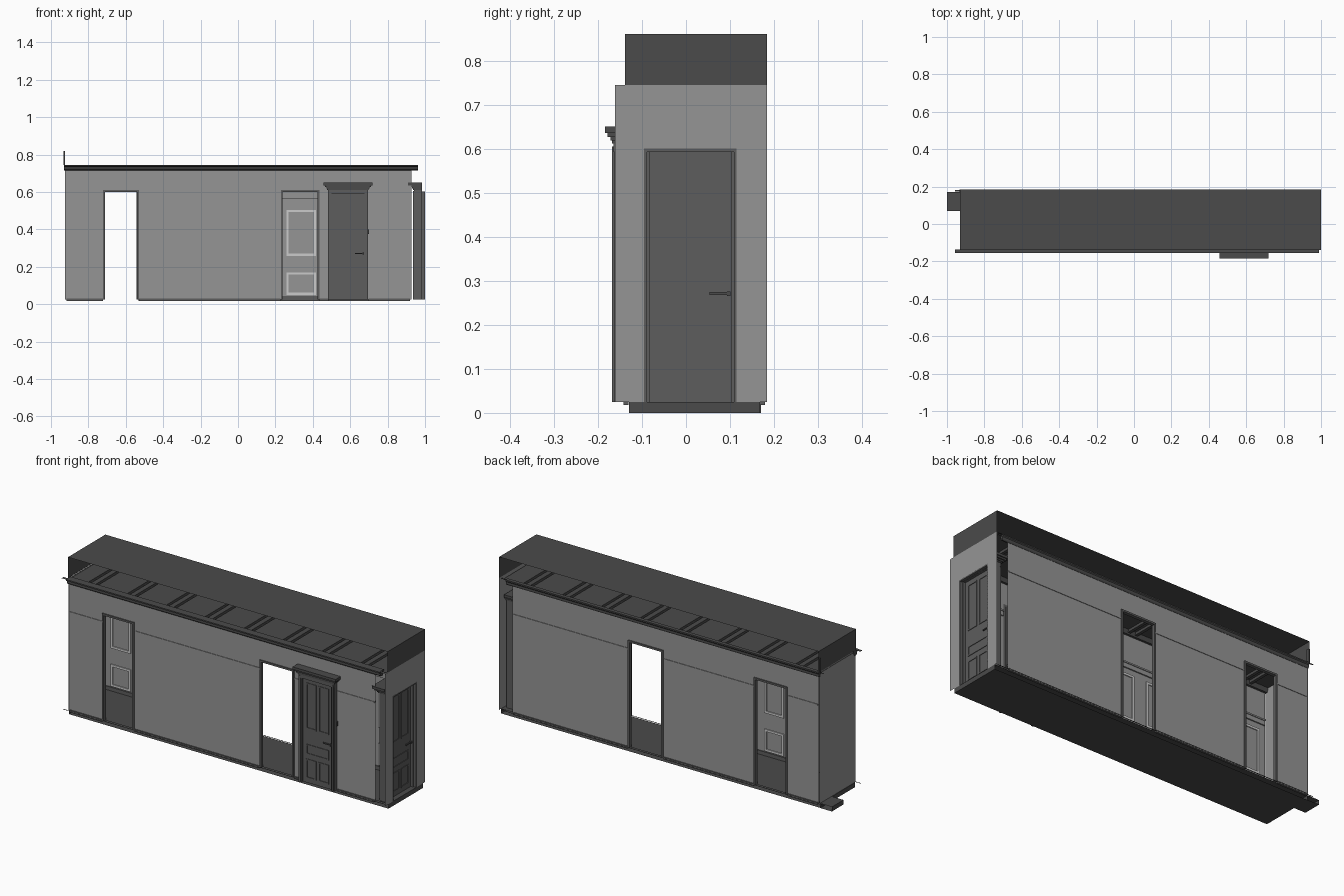
import bpy, bmesh, math
from mathutils import Matrix

if "Cube" in bpy.data.objects:
    bpy.data.objects.remove(bpy.data.objects["Cube"])

YF, YB = -0.137, 0.174          # long wall planes
XL, XR = -0.93, 1.0             # hall ends
Z0, Z1 = 0.025, 0.745           # wall foot and top


def grey(name, v):
    m = bpy.data.materials.new(name)
    m.diffuse_color = (v, v, v, 1)
    m.use_nodes = True
    m.node_tree.nodes["Principled BSDF"].inputs["Base Color"].default_value = m.diffuse_color
    return m


DARK, DOOR = grey("dark_grey", 0.07), grey("door_grey", 0.11)
WALL, PALE = grey("wall_grey", 0.3), grey("pale_grey", 0.6)


def finish(name, bm, mat, matrix=None):
    bmesh.ops.recalc_face_normals(bm, faces=bm.faces)
    me = bpy.data.meshes.new(name)
    bm.to_mesh(me)
    bm.free()
    me.materials.append(mat)
    ob = bpy.data.objects.new(name, me)
    if matrix is not None:
        ob.matrix_world = matrix
    bpy.context.collection.objects.link(ob)
    return ob


def boxes(name, dims, mat, matrix=None):
    bm = bmesh.new()
    for x0, x1, y0, y1, z0, z1 in dims:
        m = Matrix.Translation(((x0 + x1) / 2, (y0 + y1) / 2, (z0 + z1) / 2)) \
            @ Matrix.Diagonal((x1 - x0, y1 - y0, z1 - z0, 1))
        bmesh.ops.create_cube(bm, size=1, matrix=m)
    return finish(name, bm, mat, matrix)


def sheets(name, quads, mat):
    bm = bmesh.new()
    for q in quads:
        bm.faces.new([bm.verts.new(p) for p in q])
    return finish(name, bm, mat)


def flat(x0, x1, y0, y1, z):
    return [(x0, y0, z), (x1, y0, z), (x1, y1, z), (x0, y1, z)]


def along_x(x0, x1, y, z0, z1):
    return [(x0, y, z0), (x1, y, z0), (x1, y, z1), (x0, y, z1)]


def across(x, y0, y1, z0, z1):
    return [(x, y0, z0), (x, y1, z0), (x, y1, z1), (x, y0, z1)]


def moulding(name, profile, x0, x1, mat):
    # closed (y, z) profile swept along x
    loops = list(zip(profile, profile[1:] + profile[:1]))
    quads = [[(x0, *a), (x1, *a), (x1, *b), (x0, *b)] for a, b in loops]
    caps = [[(x, *p) for p in profile] for x in (x0, x1)]
    return sheets(name, quads + caps, mat)


def frame(x0, x1, z0, z1, y0, y1, t):
    return [(x0, x0 + t, y0, y1, z0, z1), (x1 - t, x1, y0, y1, z0, z1),
            (x0 + t, x1 - t, y0, y1, z0, z0 + t), (x0 + t, x1 - t, y0, y1, z1 - t, z1)]


# roof and floor: sheets closed only at the ends
sheets("roof", [flat(XL, XR, -0.138, 0.184, 0.86),
                across(XL, -0.138, 0.184, Z1, 0.86), across(XR, -0.138, 0.184, Z1, 0.86)], DARK)
sheets("floor", [flat(XL, XR, -0.13, 0.168, Z0), flat(XL, XR, -0.13, 0.168, 0),
                 across(XR, -0.13, 0.168, 0, Z0), across(XL, -0.13, 0.168, 0, Z0)], DARK)
sheets("floor_stub", [flat(-1, XL, 0.07, 0.17, 0), flat(-1, XL, 0.07, 0.17, Z0),
                      across(-1, 0.07, 0.17, 0, Z0)], DARK)

# ceiling with pairs of shallow cross channels
line = [(XL, 0.738)]
for i in range(8):
    c = -0.8 + i * 0.235
    for dx in (-0.03, 0.014):
        a, b = c + dx, c + dx + 0.016
        line += [(a, 0.738), (a, 0.724), (b, 0.724), (b, 0.738)]
line.append((0.985, 0.738))
sheets("ceiling", [[(a[0], YF, a[1]), (b[0], YF, b[1]), (b[0], YB, b[1]), (a[0], YB, a[1])]
                   for a, b in zip(line, line[1:])], DARK)

# long walls: y, inward sign, openings (x0, x1, has open doorway trim)
walls = {"front": (YF, 1, [(-0.715, -0.535, True), (0.235, 0.43, True), (0.49, 0.69, False)]),
         "back": (YB, -1, [(-0.73, -0.54, True), (0.02, 0.22, True)])}
HEAD = 0.605
for side, (y, s, gaps) in walls.items():
    def band(a, b):
        return tuple(sorted((y + s * a, y + s * b)))

    edges = [-0.925] + [v for g in gaps for v in g[:2]] + [0.927]
    spans = list(zip(edges[::2], edges[1::2]))
    sheets(side + "_wall",
           [along_x(a, b, y, Z0, HEAD) for a, b in spans] +
           [along_x(-0.925, 0.927, y, HEAD, Z1)], WALL)

    # doorway trim
    trim = []
    for a, b, is_open in gaps:
        if is_open:
            y0, y1 = band(-0.006, 0.012)
            trim += [(a - 0.006, a + 0.004, y0, y1, Z0, HEAD),
                     (b - 0.004, b + 0.006, y0, y1, Z0, HEAD),
                     (a - 0.006, b + 0.006, y0, y1, HEAD - 0.004, HEAD + 0.006)]
    boxes(side + "_doorway_trim", trim, DOOR)

    # skirting, picture rail and wainscot panels on the inside face
    skirt, rail, panels = [], [], []
    for a, b in spans:
        skirt.append((a + 0.007, b - 0.007, *band(-0.005, 0.006), 0.018, 0.03))
        skirt.append((a + 0.007, b - 0.007, *band(0.001, 0.006), 0.03, 0.045))
        rail.append((a + 0.007, b - 0.007, *band(-0.003, 0.012), 0.558, 0.566))
        rail.append((a + 0.007, b - 0.007, *band(0.001, 0.008), 0.535, 0.558))
        n = int((b - a) / 0.19)
        w = (b - a) / max(n, 1)
        for i in range(n):
            p, q = a + i * w + 0.038, a + (i + 1) * w - 0.038
            for lo, hi in ((0.05, 0.17), (0.258, 0.505)):
                panels += frame(p, q, lo, hi, *band(0.001, 0.006), 0.012)
    boxes(side + "_skirting", skirt, DOOR)
    boxes(side + "_picture_rail", rail, WALL)
    boxes(side + "_wainscot_panels", panels, PALE)

    # crown moulding passing through the wall head, with thin overlong lips
    prof = [(-0.009, 0.745), (-0.019, 0.745), (-0.019, 0.738), (-0.010, 0.733),
            (-0.010, 0.722), (-0.003, 0.716), (0.012, 0.716), (0.022, 0.745)]
    k = 1 if s > 0 else 0.5
    moulding(side + "_crown", [(y + s * k * a, z) for a, z in prof], XL, 0.962, DARK)
    sheets(side + "_lips", [flat(-0.957, 0.99, *band(-0.018 * k, 0), 0.744),
                            flat(-0.957, 0.99, *band(-0.006, 0), 0.024)], DARK)

# end walls
sheets("left_end_wall", [across(-0.928, YF, YB, Z0, Z1)], WALL)
sheets("right_end_wall", [across(XR, -0.161, -0.095, Z0, Z1), across(XR, 0.115, 0.184, Z0, Z1),
                          across(XR, -0.095, 0.115, 0.6, Z1)], WALL)
boxes("corner_strip", [(-0.934, -0.926, 0.168, 0.184, Z1, 0.82)], DARK)
boxes("end_door_jamb", [(0.95, XR, -0.096, -0.089, Z0, 0.6), (0.95, XR, 0.109, 0.116, Z0, 0.6),
                        (0.95, XR, -0.096, 0.116, 0.593, 0.602)], DOOR)


def door(name, half, deep, hs, back, wide, matrix):
    # panelled door facing local -y, casing around it, stepped cornice on top
    h = half - 0.012
    f = back - 0.018                     # leaf front and back planes
    leaf = [(-h, h, f, back, Z0, 0.594)]
    for fy in ((f - 0.003, f), (back, back + 0.003)):
        for lo, hi in ((0.05, 0.155), (0.32, 0.57)):
            for a, b in ((-h + 0.02, -0.007), (0.007, h - 0.02)):
                leaf += frame(a, b, lo, hi, *fy, 0.007)
        leaf += frame(-h + 0.02, h - 0.02, 0.18, 0.235, *fy, 0.007)
    boxes(name + "_leaf", leaf, DOOR, matrix)
    casing = []
    for s in (-1, 1):
        for a, b, d in ((half - 0.012, half + wide, 0.022), (half - 0.006, half + wide - 0.004, 0.028)):
            u = sorted((s * a, s * b))
            casing.append((*u, -d * deep, 0.0, Z0, 0.605))
    casing.append((-half - wide, half + wide, -0.025 * deep, 0, 0.592, 0.615))
    boxes(name + "_casing", casing, DOOR, matrix)
    boxes(name + "_cornice",
          [(-half - o, half + o, -d * deep, 0, a, b) for o, d, a, b in
           ((wide + 0.003, 0.028, 0.612, 0.619), (wide + 0.008, 0.032, 0.619, 0.627),
            (wide + 0.016, 0.038, 0.627, 0.636), (wide + 0.022, 0.044, 0.636, 0.650))], DARK, matrix)
    # lever handles on both faces
    handle = []
    for y0, y1 in ((f - 0.012, f), (back, back + 0.012)):
        ym = (y0 + y1) / 2
        handle += [(*sorted((hs * (h - 0.01), hs * (h - 0.002))), y0, y1, 0.266, 0.276),
                   (*sorted((hs * (h - 0.05), hs * (h - 0.002))), ym - 0.003, ym + 0.003, 0.268, 0.274)]
    boxes(name + "_handle", handle, DARK, matrix)


door("front_door", 0.1, 1.0, 1, 0.004, 0.008, Matrix.Translation((0.588, -0.14, 0)))
door("end_door", 0.105, 1.75, -1, -0.014, 0.026,
     Matrix.Translation((0.985, 0.01, 0)) @ Matrix.Rotation(-math.pi / 2, 4, 'Z'))
boxes("light_switch", [(0.692, 0.7, -0.146, -0.137, 0.375, 0.4)], DARK)
